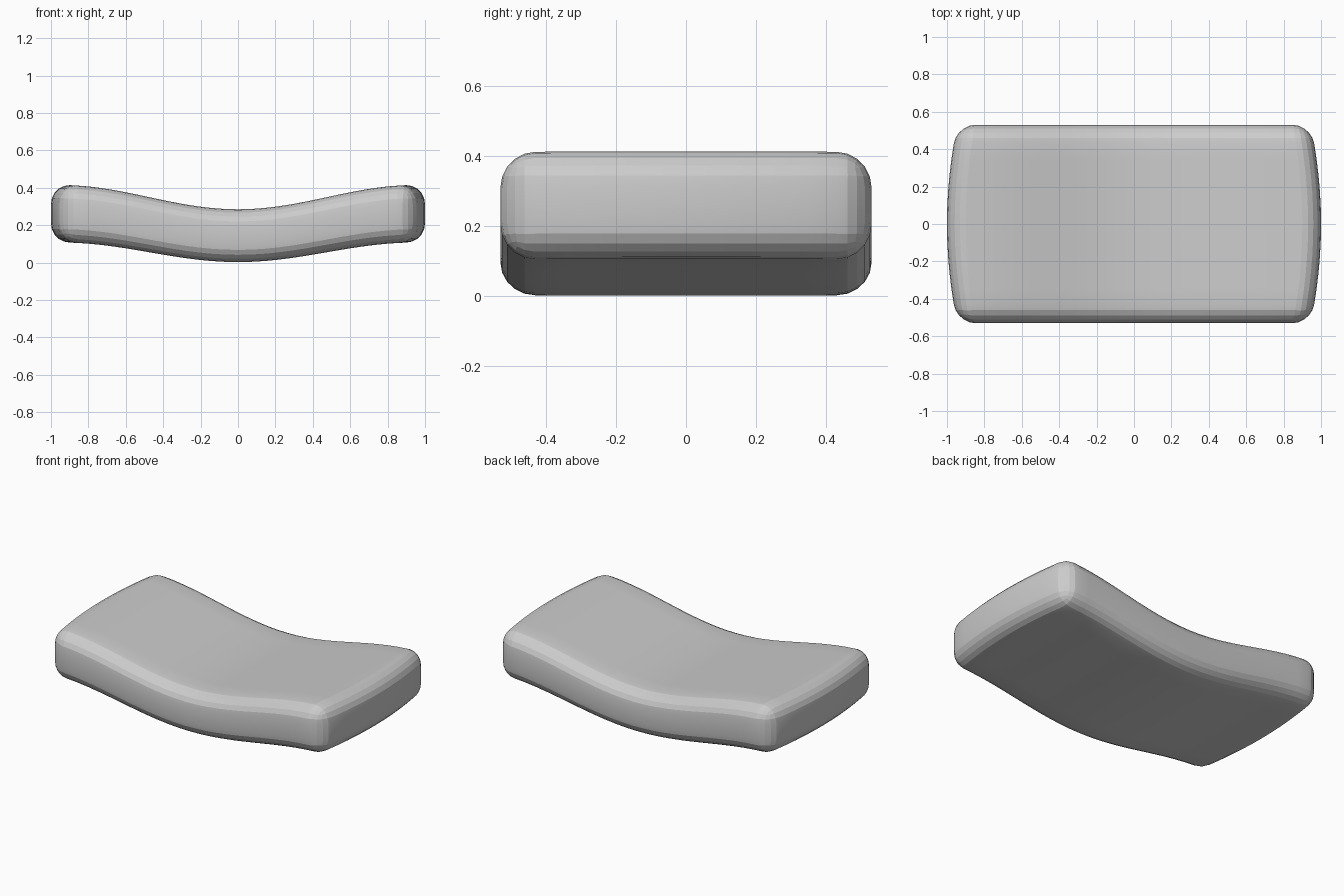
import bpy, bmesh, math
from mathutils import Vector

cube = bpy.data.objects.get("Cube")
if cube:
    bpy.data.objects.remove(cube, do_unlink=True)

WIDTH, DEPTH, HEIGHT = 2.0, 1.06, 0.3

grey = bpy.data.materials.new("light grey")
grey.use_nodes = True
colour = (0.6, 0.6, 0.6, 1)
grey.diffuse_color = colour
grey.node_tree.nodes["Principled BSDF"].inputs["Base Color"].default_value = colour


def slice_along(bm, axis, start, stop, count):
    """Add evenly spaced edge loops across one axis."""
    for i in range(count + 1):
        point, normal = Vector(), Vector()
        point[axis] = start + (stop - start) * i / count
        normal[axis] = 1
        geom = bm.verts[:] + bm.edges[:] + bm.faces[:]
        bmesh.ops.bisect_plane(bm, geom=geom, plane_co=point, plane_no=normal, dist=0.0005)


# Rounded slab
bm = bmesh.new()
bmesh.ops.create_cube(bm, size=1)
bmesh.ops.scale(bm, vec=(WIDTH, DEPTH, HEIGHT), verts=bm.verts)
bmesh.ops.bevel(bm, geom=bm.edges[:], offset=0.1, segments=5, profile=0.5, affect='EDGES')
slice_along(bm, 0, -0.9, 0.9, 24)
slice_along(bm, 1, -0.43, 0.43, 10)

# Bow the ends outwards and sag the middle
for v in bm.verts:
    x, y, z = v.co
    v.co.x = x * (1 - 0.04 * (y / 0.45) ** 2)
    rise = (1 - math.cos(math.pi * min(abs(v.co.x) / 0.95, 1))) / 2
    low = 0.003 + 0.105 * rise
    high = 0.285 + 0.13 * rise
    v.co.z = low + (high - low) * (z / HEIGHT + 0.5)

mesh = bpy.data.meshes.new("curved_cushion")
bm.to_mesh(mesh)
bm.free()
mesh.materials.append(grey)
cushion = bpy.data.objects.new("curved_cushion", mesh)
bpy.context.collection.objects.link(cushion)
bpy.context.view_layer.objects.active = cushion
cushion.select_set(True)
bpy.ops.object.shade_smooth_by_angle(angle=math.radians(10))
